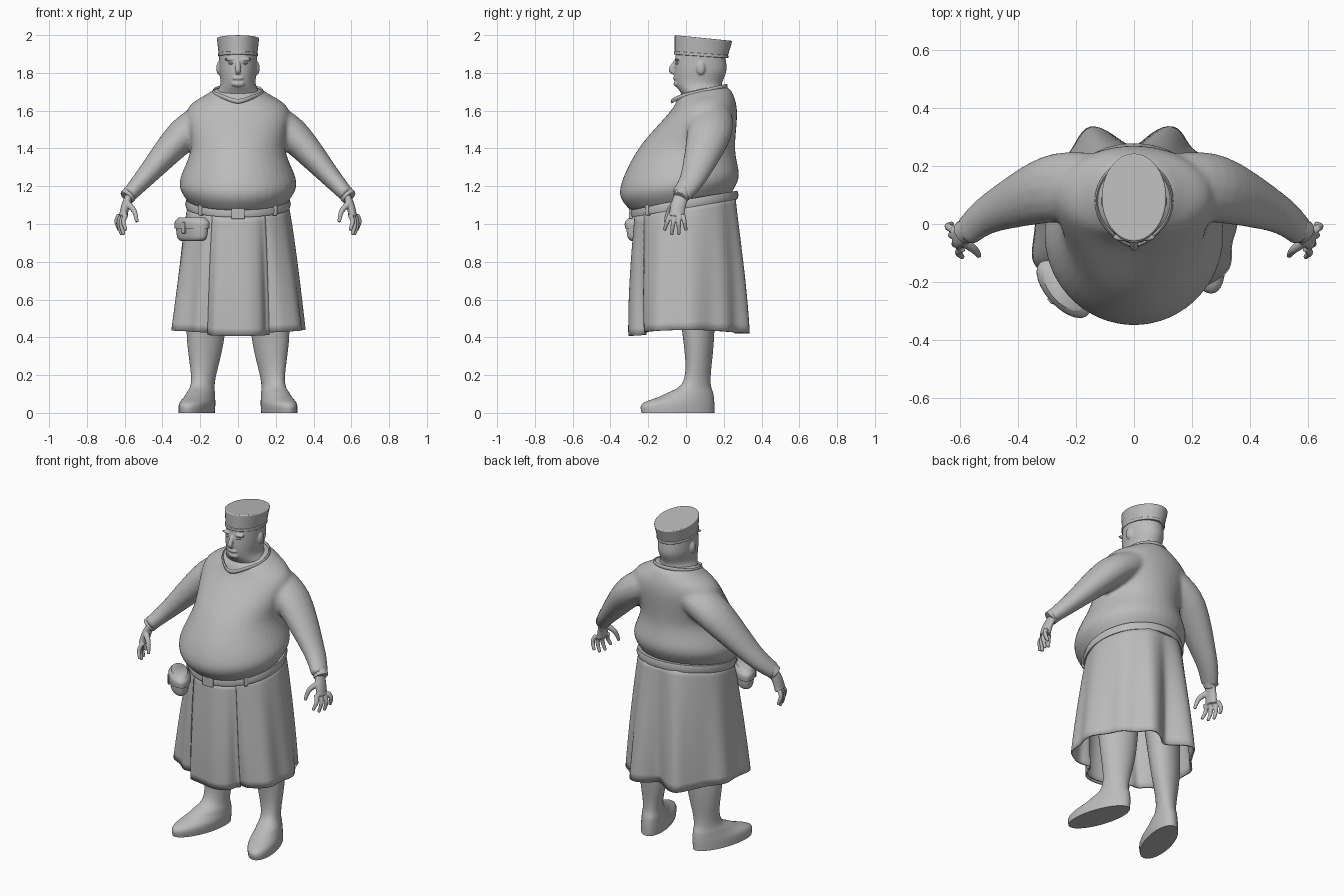
import bpy, bmesh, math
from mathutils import Vector, Matrix

if "Cube" in bpy.data.objects:
    bpy.data.objects.remove(bpy.data.objects["Cube"])

grey = bpy.data.materials.new("plain_grey")
grey.use_nodes = True
grey.diffuse_color = (.5, .5, .5, 1)
grey.node_tree.nodes["Principled BSDF"].inputs["Base Color"].default_value = grey.diffuse_color


def smooth_keys(keys, steps=6):
    """Fill in a smooth curve through a few key sections."""
    keys = [Vector(key) for key in keys]
    ends = [keys[0]] + keys + [keys[-1]]
    filled = []
    for before, start, stop, after in zip(ends, ends[1:], ends[2:], ends[3:]):
        for step in range(steps):
            t = step / steps
            rise, fall = (stop - before) / 2, (after - start) / 2
            gap = stop - start
            filled.append(start + rise * t + (gap * 3 - rise * 2 - fall) * t**2
                          + (rise + fall - gap * 2) * t**3)
    return filled + [keys[-1]]


def circle(count):
    return [(math.cos(math.tau * i / count), math.sin(math.tau * i / count)) for i in range(count)]


def loft(bm, rings, cap=True):
    """Skin a list of closed rings of points."""
    rows = [[bm.verts.new(point) for point in ring] for ring in rings]
    for low, high in zip(rows, rows[1:]):
        for i in range(len(low)):
            bm.faces.new((low[i - 1], low[i], high[i], high[i - 1]))
    if cap:
        bm.faces.new(rows[0])
        bm.faces.new(rows[-1])


def level(z, half, front, back, tilt=0):
    """Level oval ring, lifted toward the back by tilt."""
    middle, reach = (front + back) / 2, (back - front) / 2
    return [Vector((half * c, middle + reach * s, z + tilt * (middle + reach * s))) for c, s in circle(40)]


def tube(bm, keys, flat=1, side=1):
    """Closed limb through keys of x, y, z, radius; flat widens it along y."""
    path = smooth_keys(keys)
    points = [Vector((side * stop[0], stop[1], stop[2])) for stop in path]
    rings = []
    for k, stop in enumerate(path):
        along = (points[min(k + 1, len(points) - 1)] - points[max(k - 1, 0)]).normalized()
        wide = Vector((0, 1, 0))
        wide = (wide - along * wide.dot(along)).normalized()
        thick = along.cross(wide)
        rings.append([points[k] + stop[3] * (wide * c * flat + thick * s) for c, s in circle(16)])
    loft(bm, rings)


def ball(bm, place, size):
    shape = Matrix.Translation(place) @ Matrix.Diagonal((*size, 1))
    bmesh.ops.create_uvsphere(bm, u_segments=16, v_segments=10, radius=1, matrix=shape)


def box(bm, place, size, spin):
    shape = Matrix.Translation(place) @ Matrix.Rotation(spin, 4, "Z") @ Matrix.Diagonal((*size, 1))
    bmesh.ops.create_cube(bm, size=1, matrix=shape)


def finish(name, bm, voxel=0, bevel=0, shell=0, mirror=False):
    """Turn the mesh into a shaded object with its modifiers."""
    bmesh.ops.recalc_face_normals(bm, faces=bm.faces[:])
    mesh = bpy.data.meshes.new(name)
    bm.to_mesh(mesh)
    bm.free()
    mesh.materials.append(grey)
    part = bpy.data.objects.new(name, mesh)
    bpy.context.collection.objects.link(part)
    bpy.ops.object.select_all(action="DESELECT")
    bpy.context.view_layer.objects.active = part
    part.select_set(True)
    if voxel:
        bpy.ops.object.shade_smooth()
        blend = part.modifiers.new("Blend", "REMESH")
        blend.mode, blend.voxel_size, blend.use_smooth_shade = "VOXEL", voxel, True
        part.modifiers.new("Relax", "SMOOTH").iterations = 4
    else:
        bpy.ops.object.shade_smooth_by_angle(angle=math.radians(50))
    if shell:
        part.modifiers.new("Shell", "SOLIDIFY").thickness = shell
    if bevel:
        rounding = part.modifiers.new("Bevel", "BEVEL")
        rounding.width, rounding.segments = bevel, 3
    if mirror:
        part.modifiers.new("Mirror", "MIRROR")


# Shirt: heavy torso blended with both sleeves
bm = bmesh.new()
torso = [(1.12, .26, -.29, .24, .18), (1.22, .31, -.35, .28, .12), (1.4, .25, -.25, .26, 0),
         (1.6, .27, -.08, .27, 0), (1.68, .16, -.04, .24, .1), (1.71, .1, 0, .2, .1)]
loft(bm, [level(*key) for key in smooth_keys(torso)])
sleeve = [(.14, .13, 1.57, .09), (.29, .12, 1.47, .09), (.49, .04, 1.25, .055), (.58, -.03, 1.15, .04)]
for side in (1, -1):
    tube(bm, sleeve, flat=1.3, side=side)
finish("shirt", bm, voxel=.012)

# Thin collar with a small dip at the throat
bm = bmesh.new()
rings = []
for c, s in circle(48):
    dip = max(0, -s) ** 8 * .02
    center = Vector((.13 * c, .08 + .135 * s - dip, 1.7 + .03 * s - dip))
    rings.append([center + Vector((c * across, s * across, 2 * up)) * .006 for across, up in circle(8)])
loft(bm, rings + rings[:1], cap=False)
bmesh.ops.remove_doubles(bm, verts=bm.verts, dist=.0001)
finish("collar", bm)

# Head: neck, skull and facial features blended together
bm = bmesh.new()
skull = [(1.62, .14, -.02, .2), (1.68, .125, -.02, .2), (1.74, .094, -.055, .19), (1.82, .1, -.062, .215),
         (1.93, .1, -.05, .2)]
loft(bm, [level(*key) for key in smooth_keys(skull)])
tube(bm, [(0, -.055, 1.86, .011), (0, -.078, 1.815, .015), (0, -.055, 1.8, .012)])
ball(bm, (0, -.05, 1.742), (.035, .016, .016))
ball(bm, (0, -.057, 1.772), (.03, .013, .01))
for side in (1, -1):
    ball(bm, (side * .04, -.046, 1.872), (.035, .014, .008))
    ball(bm, (side * .102, .078, 1.825), (.013, .024, .035))
finish("head", bm, voxel=.005)

# Eyes
bm = bmesh.new()
ball(bm, (.036, -.047, 1.85), (.014, .01, .006))
finish("eyes", bm, mirror=True)

# Hat: flared crown with a turned-up band
bm = bmesh.new()
loft(bm, [level(1.9, .102, -.06, .22, -.07), level(1.994, .112, -.06, .245, -.1)])
finish("hat_crown", bm, bevel=.006)
bm = bmesh.new()
loft(bm, [level(z, .105, -.064, .224, -.07) for z in (1.893, 1.91)])
finish("hat_band", bm, bevel=.004)

# Hands: palm, four spread fingers and a thumb
bm = bmesh.new()
tube(bm, [(.57, -.02, 1.16, .022), (.595, -.04, 1.1, .022), (.608, -.05, 1.04, .023)], flat=1.8)
for finger in range(4):
    spread = finger - 1.5
    root, tip = -.05 + .022 * spread, -.057 + .038 * spread
    out, drop = .61 + .012 * spread, .94 + .012 * spread**2
    tube(bm, [(out, root, 1.05, .013), (out + .015, (root + tip) / 2, (1.06 + drop) / 2, .012),
              (out, tip, drop, .009)])
tube(bm, [(.59, -.06, 1.11, .018), (.55, -.09, 1.07, .014), (.535, -.11, 1.01, .009)])
finish("hands", bm, voxel=.004, mirror=True)

# Sleeve cuffs
bm = bmesh.new()
tube(bm, [(.565, -.013, 1.168, .042), (.59, -.03, 1.14, .042)])
finish("cuffs", bm, bevel=.004, mirror=True)

# Skirt: flared cloth; each fold has an angle above the side, a width and a depth
FOLDS = ((68, 10, .045), (90, 9, -.05), (30, 12, -.015), (-28, 11, .03), (-60, 6, -.04))


def skirt_point(angle, fall, grow=0):
    c, s = math.cos(angle), math.sin(angle)
    height = math.degrees(math.asin(s))
    fold = sum(depth * math.exp(-((height - place) / width) ** 2) for place, width, depth in FOLDS)
    fold = (fold + .008 * math.cos(9 * angle)) * (.1 + .9 * fall) + grow
    half = .265 + .085 * fall**.8 + fold
    deep = .265 + .04 * math.sin(fall * math.pi / 2) + fold
    top, hem = 1.105 + .046 * s, .42 + .02 * c * c
    return Vector((half * c, .01 * fall + deep * s, top + (hem - top) * fall))


bm = bmesh.new()
loft(bm, [[skirt_point(math.tau * i / 144, row / 16) for i in range(144)] for row in range(17)], cap=False)
finish("skirt", bm, shell=.01)

# Apron panel lying over the front of the skirt
bm = bmesh.new()
grid = [[bm.verts.new(skirt_point(math.radians(2 * i - 120), row / 16 + .02, .006)) for i in range(32)]
        for row in range(17)]
for low, high in zip(grid, grid[1:]):
    for i in range(1, len(low)):
        bm.faces.new((low[i - 1], low[i], high[i], high[i - 1]))
finish("apron_panel", bm, shell=.008)

# Belt, tilted up toward the back
bm = bmesh.new()
loft(bm, [level(z, .266 + grow, -.28 - grow, .264 + grow, .17)
          for z, grow in ((1.085, -.02), (1.085, .008), (1.107, .014), (1.13, .008), (1.13, -.02))])
finish("belt", bm)

# Buckle and belt loops
bm = bmesh.new()
box(bm, (0, -.293, 1.055), (.07, .02, .058), 0)
for turn in (-135, -45):
    angle = math.radians(turn)
    c, s = math.cos(angle), math.sin(angle)
    box(bm, (.276 * c, .286 * s, 1.108 + .049 * s), (.026, .022, .056), angle)
finish("buckle_and_loops", bm, bevel=.005)

# Rounded belt pouch under an overhanging lid, with a strap
placed = Matrix.Translation((-.243, -.225, 0)) @ Matrix.Rotation(math.radians(-48), 4, "Z")
for name, keys in (("pouch", ((.91, .08, .035), (.93, .105, .048), (1, .115, .055))),
                   ("pouch_lid", ((.975, .12, .06), (1.01, .12, .06), (1.035, .09, .045)))):
    bm = bmesh.new()
    loft(bm, [[placed @ point for point in level(z, half, -deep, deep)] for z, half, deep in smooth_keys(keys)])
    finish(name, bm)
bm = bmesh.new()
box(bm, placed @ Vector((0, -.06, .98)), (.025, .012, .06), math.radians(-48))
finish("pouch_strap", bm, bevel=.004)

# Legs running into boots with turned-out toes
bm = bmesh.new()
boot = [(0, .083, -.235, .15), (.05, .083, -.23, .15), (.1, .07, -.11, .145), (.18, .062, -.01, .13),
        (.43, .1, -.02, .15), (.9, .12, -.1, .16)]
turned = Matrix(((1, -.25, -.05), (0, 1, 0), (0, 0, 1)))
loft(bm, [[turned @ point + Vector((.208, 0, 0)) for point in level(*key)] for key in smooth_keys(boot)])
finish("legs", bm, mirror=True)
